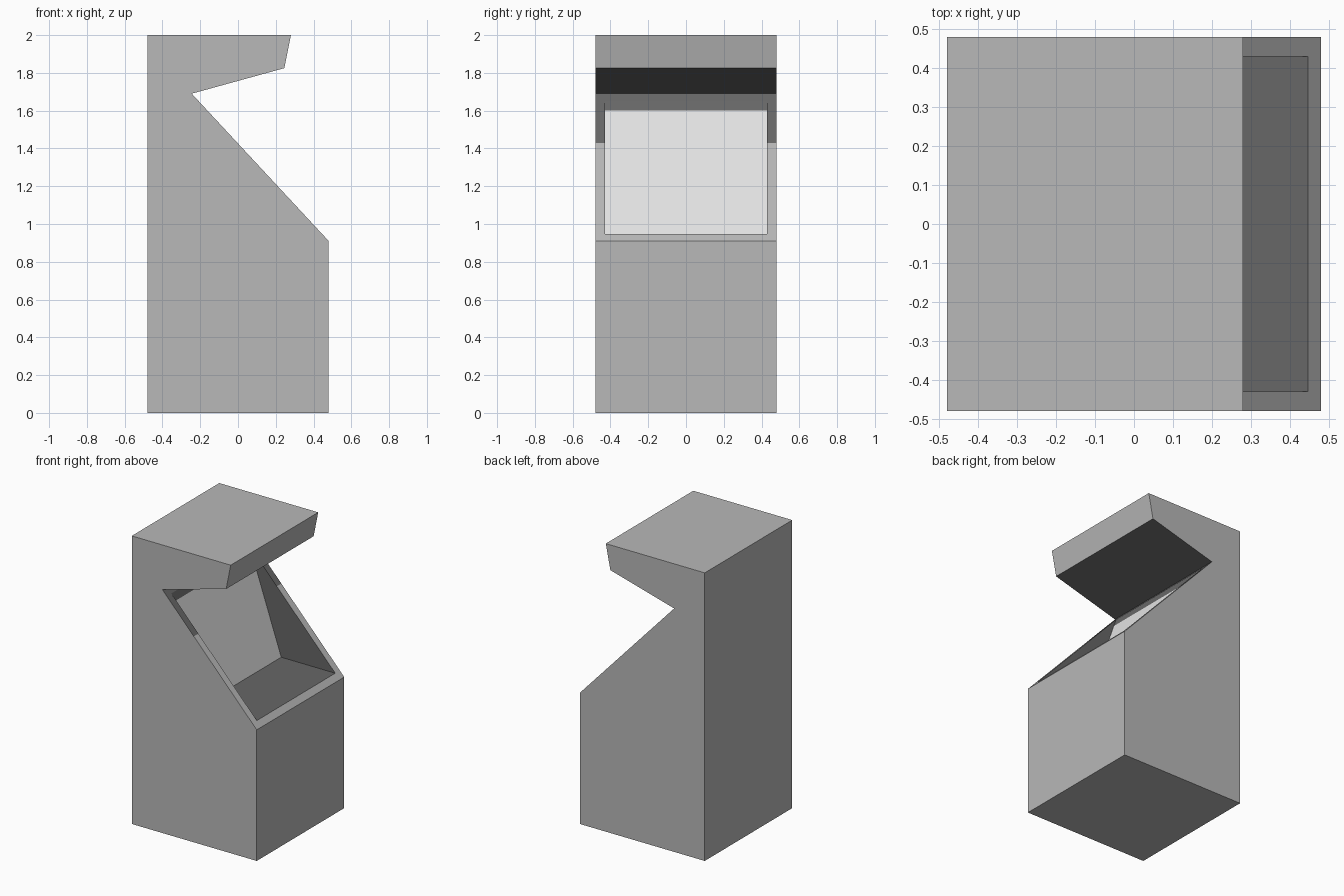
import bpy
import bmesh
from mathutils import Vector

if "Cube" in bpy.data.objects:
    bpy.data.objects.remove(bpy.data.objects["Cube"])

HALF = 0.48          # half width and half depth
RIM_SHADE_Z = 1.43   # dark rim starts here
SCREEN_TOP_Z = 1.60  # light screen ends here


def make_material(name, grey):
    mat = bpy.data.materials.new(name)
    mat.use_nodes = True
    colour = (grey, grey, grey, 1)
    mat.diffuse_color = colour
    mat.node_tree.nodes["Principled BSDF"].inputs["Base Color"].default_value = colour
    return mat


def is_rim(n):
    return n.x > 0.6 and n.z > 0.6


def is_screen(n):
    return n.x > 0.9 and n.z > 0.2


def cut_at(bm, test, z):
    """Split the faces whose normal passes the test at a height."""
    faces = [f for f in bm.faces if test(f.normal)]
    edges = {e for f in faces for e in f.edges}
    verts = {v for f in faces for v in f.verts}
    bmesh.ops.bisect_plane(bm, geom=list(verts) + list(edges) + faces,
                           plane_co=(0, 0, z), plane_no=(0, 0, 1))


def material_for(face):
    n, c = face.normal, face.calc_center_median()
    if is_screen(n):
        return 1 if c.z > SCREEN_TOP_Z else 2
    if is_rim(n):
        return int(c.z > RIM_SHADE_Z)
    underside = n.z < -0.9 and c.z > 1
    recess_floor = n.z > 0.9 and c.z < 1.2
    recess_side = abs(n.y) > 0.9 and abs(c.y) < 0.45
    return int(underside or recess_floor or recess_side)


# Cabinet side profile, extruded across the width
profile = [(-HALF, 0), (HALF, 0), (HALF, 0.91), (-0.245, 1.69),
           (0.245, 1.825), (0.28, 2), (-HALF, 2)]
bm = bmesh.new()
side = bm.faces.new([bm.verts.new((x, -HALF, z)) for x, z in profile])
extruded = bmesh.ops.extrude_face_region(bm, geom=[side], use_keep_orig=True)["geom"]
bmesh.ops.translate(bm, vec=Vector((0, 2 * HALF, 0)),
                    verts=[g for g in extruded if isinstance(g, bmesh.types.BMVert)])
bmesh.ops.recalc_face_normals(bm, faces=bm.faces)

# Sloped front: inset rim, then a wedge-shaped recess holding the screen
slope = next(f for f in bm.faces if is_rim(f.normal))
bmesh.ops.inset_region(bm, faces=[slope], thickness=0.05, use_even_offset=True)
screen = bmesh.ops.extrude_discrete_faces(bm, faces=[slope])["faces"][0]
for v in screen.verts:
    if v.co.z < 1.3:
        v.co.x -= 0.415
bmesh.ops.remove_doubles(bm, verts=bm.verts, dist=0.0005)
bmesh.ops.recalc_face_normals(bm, faces=bm.faces)
bm.normal_update()

# Colour boundaries on the rim and the screen
cut_at(bm, is_rim, RIM_SHADE_Z)
cut_at(bm, is_screen, SCREEN_TOP_Z)
bm.normal_update()
for f in bm.faces:
    f.material_index = material_for(f)

mesh = bpy.data.meshes.new("cabinet")
bm.to_mesh(mesh)
bm.free()
for name, grey in (("body grey", 0.48), ("dark grey", 0.135), ("screen light grey", 0.77)):
    mesh.materials.append(make_material(name, grey))
cabinet = bpy.data.objects.new("cabinet", mesh)
bpy.context.collection.objects.link(cabinet)
